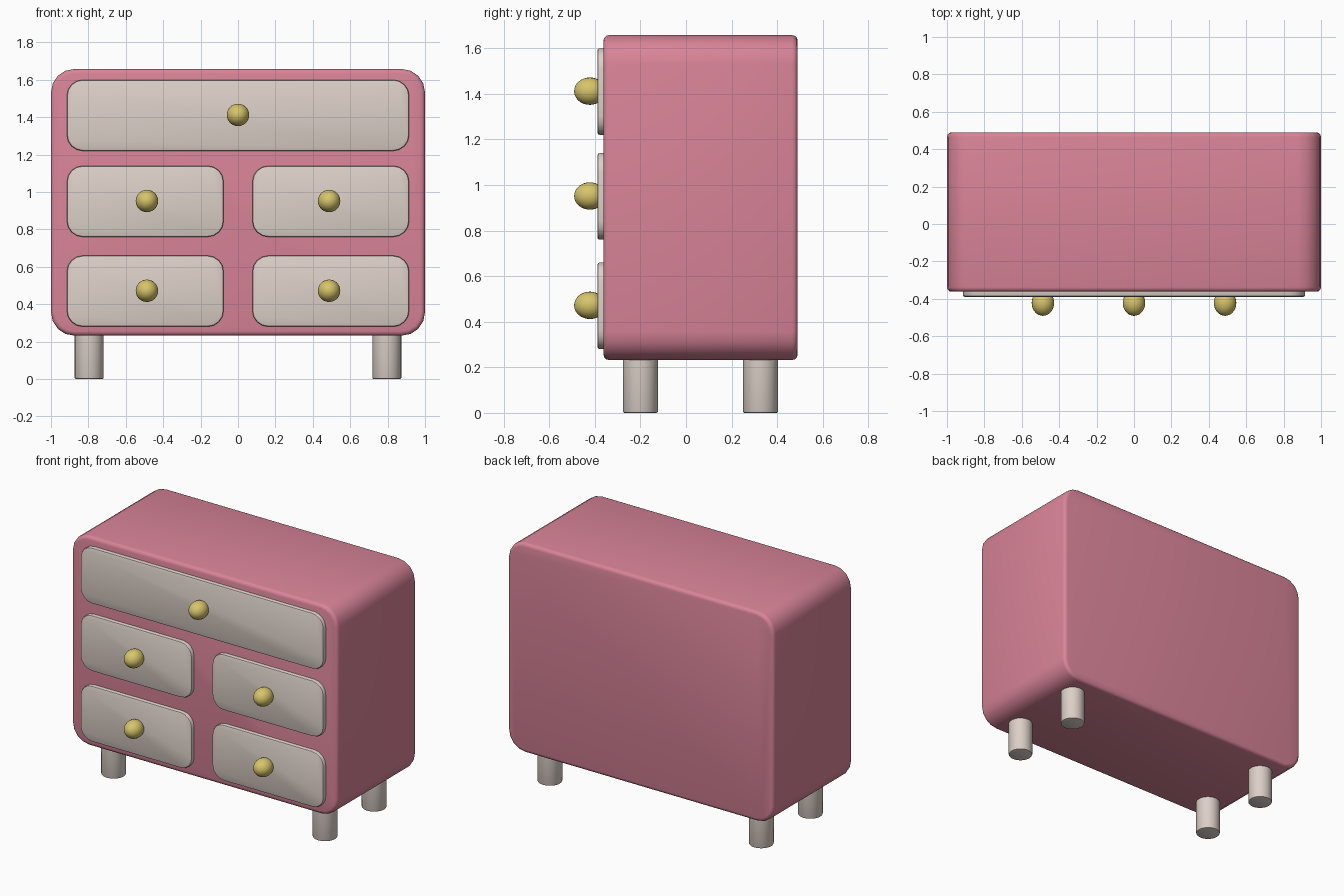
import bpy, bmesh, math

if "Cube" in bpy.data.objects:
    bpy.data.objects.remove(bpy.data.objects["Cube"])


def material(name, rgb):
    m = bpy.data.materials.new(name)
    m.diffuse_color = (*rgb, 1.0)
    m.use_nodes = True
    m.node_tree.nodes["Principled BSDF"].inputs["Base Color"].default_value = m.diffuse_color
    return m


PINK = material("pink paint", (0.694, 0.231, 0.314))
CREAM = material("warm grey", (0.716, 0.631, 0.578))
BRASS = material("brass", (0.680, 0.555, 0.145))


def finish(name, bm, mat, angle=40):
    bmesh.ops.recalc_face_normals(bm, faces=bm.faces)
    me = bpy.data.meshes.new(name)
    bm.to_mesh(me)
    bm.free()
    me.materials.append(mat)
    ob = bpy.data.objects.new(name, me)
    bpy.context.collection.objects.link(ob)
    bpy.ops.object.select_all(action='DESELECT')
    ob.select_set(True)
    bpy.context.view_layer.objects.active = ob
    bpy.ops.object.shade_smooth_by_angle(angle=math.radians(angle))
    return ob


def rounded_rect(x0, x1, z0, z1, r, segs):
    """Corner points of a rounded rectangle in the xz plane."""
    pts = []
    corners = ((x1 - r, z1 - r), (x0 + r, z1 - r), (x0 + r, z0 + r), (x1 - r, z0 + r))
    for q, (cx, cz) in enumerate(corners):
        for i in range(segs + 1):
            a = math.pi / 2 * (q + i / segs)
            pts.append((cx + r * math.cos(a), cz + r * math.sin(a)))
    return pts


def slab(name, x, z, y, r, front, back, mat, segs=4, rim=3):
    """Rounded panel running along y, with rounded front and back rims."""
    steps = []
    for i in range(rim + 1):
        a = math.pi / 2 * i / rim
        steps.append((y[0] + front * (1 - math.sin(a)), front * (1 - math.cos(a))))
    steps = [(yy, ins) for yy, ins in reversed([(y[0] + front * (1 - math.cos(t)), front * (1 - math.sin(t)))
             for t in (math.pi / 2 * i / rim for i in range(rim + 1))])][::-1]
    if back:
        for i in range(rim + 1):
            t = math.pi / 2 * i / rim
            steps.append((y[1] - back * (1 - math.sin(t + math.pi / 2)) * 1.0, back * (1 - math.cos(t))))
        steps = steps[:rim + 1] + [(y[1] - back + back * math.sin(t), back * (1 - math.cos(t)))
                                   for t in (math.pi / 2 * i / rim for i in range(rim + 1))]
    else:
        steps.append((y[1], 0))
    bm = bmesh.new()
    rings = []
    for yy, ins in steps:
        pts = rounded_rect(x[0] + ins, x[1] - ins, z[0] + ins, z[1] - ins, r - ins, segs)
        rings.append([bm.verts.new((px, yy, pz)) for px, pz in pts])
    n = len(rings[0])
    for a, b in zip(rings, rings[1:]):
        for i in range(n):
            bm.faces.new((a[i], a[(i + 1) % n], b[(i + 1) % n], b[i]))
    bm.faces.new(rings[0])
    bm.faces.new(rings[-1])
    return finish(name, bm, mat)


def knob(name, x, z):
    bm = bmesh.new()
    bmesh.ops.create_uvsphere(bm, u_segments=24, v_segments=16, radius=1)
    for v in bm.verts:
        a, b, c = v.co
        v.co = (x + 0.06 * a, -0.422 + 0.069 * c, z + 0.06 * b)
    finish(name, bm, BRASS)


def leg(name, x, y):
    bm = bmesh.new()
    top = 0.26
    bmesh.ops.create_cone(bm, cap_ends=True, segments=32, radius1=0.077, radius2=0.077, depth=top)
    bmesh.ops.translate(bm, verts=bm.verts, vec=(x, y, top / 2))
    rim = [e for e in bm.edges if all(v.co.z < 0.001 for v in e.verts)]
    bmesh.ops.bevel(bm, geom=rim, offset=0.007, segments=2, affect='EDGES', profile=0.5)
    finish(name, bm, CREAM)


# Cabinet body
slab("cabinet_body", (-1, 1), (0.232, 1.658), (-0.362, 0.49), 0.125, 0.024, 0.024, PINK)

# Drawer fronts with their knobs: one wide on top, two rows of pairs below
wide, left, right = (-0.915, 0.915), (-0.915, -0.077), (0.077, 0.915)
drawers = [("top", wide, 0, 1.22)]
for row, z0 in (("middle", 0.76), ("bottom", 0.28)):
    drawers += [(row + "_left", left, -0.487, z0), (row + "_right", right, 0.487, z0)]
for label, xs, kx, z0 in drawers:
    slab("drawer_" + label, xs, (z0, z0 + 0.38), (-0.389, -0.345), 0.085, 0.01, 0, CREAM, rim=2)
    knob("knob_" + label, kx, z0 + 0.192)

# Legs
for sx, side in ((-1, "left"), (1, "right")):
    leg("front_leg_" + side, sx * 0.796, -0.2)
    leg("back_leg_" + side, sx * 0.796, 0.327)
